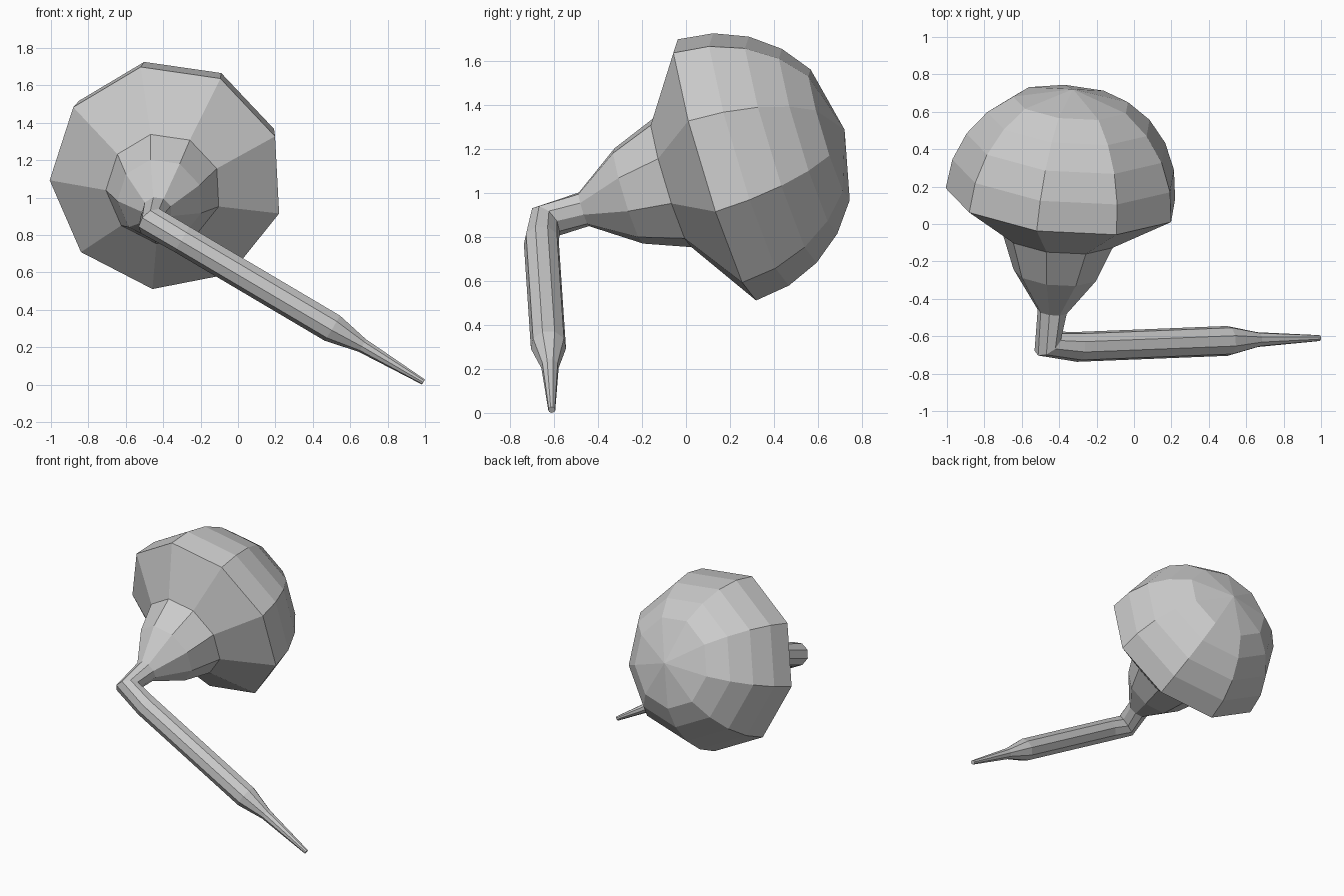
import bpy
import math
from mathutils import Vector

if "Cube" in bpy.data.objects:
    bpy.data.objects.remove(bpy.data.objects["Cube"])

SIDES = 9
PHASE = math.radians(21.4)
C = Vector((-0.38, 0.13, 1.107))               # centre of the cap rim
N = Vector((0.087, 0.952, 0.29)).normalized()  # axis of cap and neck
UP = (Vector((0, 0, 1)) - N * N.z).normalized()


def loft(name, rings, right, up, pole=None, cap_end=False):
    """Skin rings of (centre, direction, radius), turning the frame along the path."""
    verts, faces = [], []
    prev = rings[0][1]
    for centre, direction, r in rings:
        turn = prev.rotation_difference(direction)
        right, up = turn @ right, turn @ up
        prev = direction
        for i in range(SIDES):
            a = PHASE + 2 * math.pi * i / SIDES
            verts.append(centre + r * (math.cos(a) * right + math.sin(a) * up))
    for k in range(len(rings) - 1):
        for i in range(SIDES):
            j = (i + 1) % SIDES
            a, b = k * SIDES, (k + 1) * SIDES
            faces.append((a + i, b + i, b + j, a + j))
    last = (len(rings) - 1) * SIDES
    if pole is not None:
        verts.append(pole)
        faces += [(last + i, len(verts) - 1, last + (i + 1) % SIDES) for i in range(SIDES)]
    if cap_end:
        faces.append(tuple(range(last, last + SIDES)))
    if rings[-1][1].dot(rings[0][1]) > 0.9 and pole is not None:
        faces = [f[::-1] for f in faces]
    mesh = bpy.data.meshes.new(name)
    mesh.from_pydata(verts, [], faces)
    mesh.update()
    obj = bpy.data.objects.new(name, mesh)
    bpy.context.collection.objects.link(obj)
    return right, up


def on_axis(t, r, d):
    return (C + N * t, d, r)


right0 = N.cross(UP)

# domed cap: faceted half sphere with a broad fan at the pole
R = 0.63
dome = [on_axis(R * math.sin(math.radians(a)), R * math.cos(math.radians(a)), N)
        for a in (0, 15, 30, 45, 60)]
loft("domed_cap", dome, right0, UP, pole=C + N * 0.62)

# underside, bell-shaped neck and thin stem, ending in a mitred elbow
handle_dir = Vector((0.861, 0.032, -0.508)).normalized()
elbow = (Vector((-0.46, -0.64, 0.87)), (handle_dir - N).normalized(), 0.085)
neck = [on_axis(t, r, -N) for t, r in
        ((0, R), (-0.208, 0.31), (-0.413, 0.23), (-0.625, 0.081))]
right1, up1 = loft("bell_neck", neck + [elbow], right0, UP)

# tapered handle
handle = [elbow] + [(Vector(p), handle_dir, r) for p, r in (
    ((-0.30, -0.657, 0.78), 0.081),
    ((0.505, -0.625, 0.304), 0.081),
    ((0.665, -0.618, 0.21), 0.04),
    ((0.992, -0.61, 0.014), 0.016))]
loft("tapered_handle", handle, right1, up1, cap_end=True)

# make all normals face outward
import bmesh
for obj in bpy.context.collection.objects:
    bm = bmesh.new()
    bm.from_mesh(obj.data)
    mid = {"domed_cap": C}.get(obj.name)
    bmesh.ops.recalc_face_normals(bm, faces=bm.faces[:])
    # open shells: check one side face against its own ring centre
    bm.faces.ensure_lookup_table()
    rings = {"domed_cap": dome, "bell_neck": neck, "tapered_handle": handle[1:]}[obj.name]
    index = SIDES if obj.name == "tapered_handle" else 0
    f = bm.faces[index]
    inner = (rings[0][0] + rings[1][0]) / 2
    if f.normal.dot(f.calc_center_median() - inner) < 0:
        bmesh.ops.reverse_faces(bm, faces=bm.faces[:])
    bm.to_mesh(obj.data)
    bm.free()
